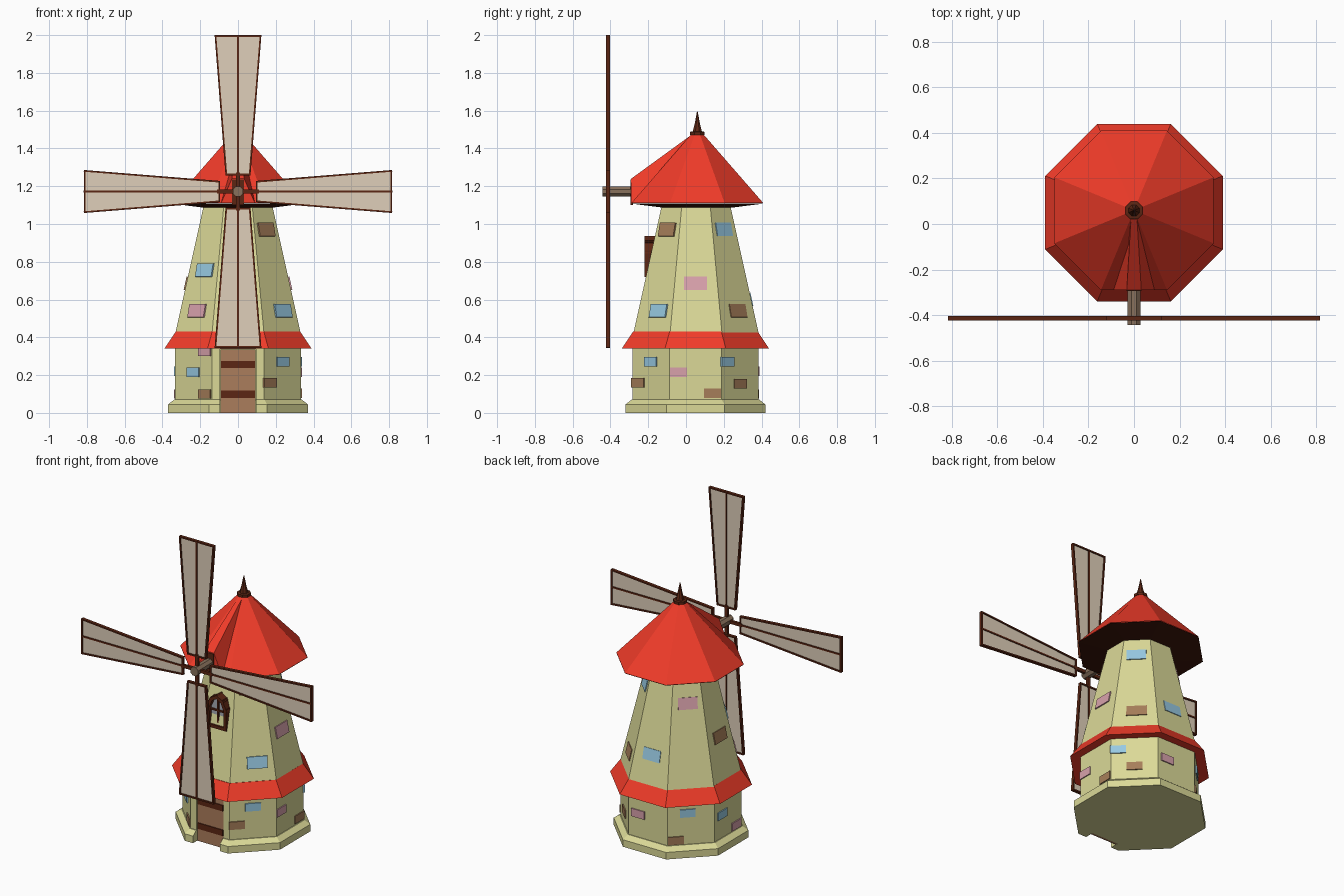
import bpy, bmesh
from math import sin, cos, pi, radians
from mathutils import Vector, Matrix

if "Cube" in bpy.data.objects:
    bpy.data.objects.remove(bpy.data.objects["Cube"])

CY = 0.05      # tower axis
RY = 0.06      # roof axis
HUB_Z = 1.172


def mat(name, r, g, b):
    m = bpy.data.materials.new(name)
    m.diffuse_color = [(c / 255) ** 2.2 for c in (r, g, b)] + [1]
    m.use_nodes = True
    m.node_tree.nodes["Principled BSDF"].inputs["Base Color"].default_value = m.diffuse_color
    return m


CREAM = mat("cream", 218, 216, 150)
RED = mat("red", 240, 62, 45)
DARK = mat("dark_wood", 92, 42, 26)
UNDER = mat("eave_wood", 62, 28, 18)
DOOR = mat("door_wood", 170, 124, 92)
SHAFT = mat("shaft_wood", 135, 112, 92)
CLOTH = mat("cloth", 222, 206, 184)
GLASS = mat("glass", 165, 170, 180)
BLUE = mat("blue", 150, 200, 225)
PINK = mat("pink", 215, 160, 170)
BROWN = mat("brown", 165, 125, 90)


def finish(name, bm, m):
    bmesh.ops.recalc_face_normals(bm, faces=bm.faces)
    me = bpy.data.meshes.new(name)
    bm.to_mesh(me)
    bm.free()
    me.materials.append(m)
    ob = bpy.data.objects.new(name, me)
    bpy.context.collection.objects.link(ob)
    return ob


def octagon(name, profile, m, cy=CY, bottom=True, top=True):
    """Eight-sided lathe; profile is (distance to flat, z)."""
    bm = bmesh.new()
    rings = []
    for a, z in profile:
        r = a / cos(pi / 8)
        rings.append([bm.verts.new((r * cos(pi / 8 + k * pi / 4),
                                    cy + r * sin(pi / 8 + k * pi / 4), z)) for k in range(8)])
    for lo, hi in zip(rings, rings[1:]):
        for k in range(8):
            n = (k + 1) % 8
            bm.faces.new((lo[k], lo[n], hi[n], hi[k]))
    if bottom:
        bm.faces.new(rings[0])
    if top:
        bm.faces.new(rings[-1])
    return finish(name, bm, m)


def add_prism(bm, pts, y0, y1):
    a = [bm.verts.new((x, y0, z)) for x, z in pts]
    b = [bm.verts.new((x, y1, z)) for x, z in pts]
    bm.faces.new(a)
    bm.faces.new(b)
    for i in range(len(pts)):
        j = (i + 1) % len(pts)
        bm.faces.new((a[i], a[j], b[j], b[i]))


def prism(name, pts, y0, y1, m):
    bm = bmesh.new()
    add_prism(bm, pts, y0, y1)
    return finish(name, bm, m)


def rect(x, z0, z1):
    return [(-x, z0), (x, z0), (x, z1), (-x, z1)]


def bars(name, segments, w, y0, y1, m):
    """Straight bars in the xz plane, each from p to q."""
    bm = bmesh.new()
    for p, q in segments:
        p, q = Vector(p), Vector(q)
        d = (q - p).normalized() * w / 2
        n = Vector((-d.y, d.x))
        add_prism(bm, [p - d - n, q + d - n, q + d + n, p - d + n], y0, y1)
    return finish(name, bm, m)


def loop(pts):
    return list(zip(pts, pts[1:] + pts[:1]))


# tower
base = octagon("base_plinth", [(.37, 0), (.37, .045), (.338, .07)], CREAM)
lower = octagon("lower_wall", [(.333, .06), (.333, .36)], CREAM)
octagon("upper_wall", [(.332, .42), (.182, 1.095)], CREAM, cy=.053)
octagon("skirt_roof", [(.325, .345), (.39, .34), (.33, .43), (.3, .43)], RED, bottom=False, top=False)

# doorway
cutter = prism("doorway_cutter", rect(.095, -.1, .338), -.5, -.262, DARK)
cutter.hide_render = True
cutter.hide_viewport = True
for ob in (base, lower):
    b = ob.modifiers.new("doorway", 'BOOLEAN')
    b.object = cutter
    b.operation = 'DIFFERENCE'
    b.solver = 'EXACT'
prism("door", rect(.092, 0, .336), -.277, -.255, DOOR)
for z in (.1, .258):
    prism("door_band", rect(.09, z - .02, z + .018), -.283, -.27, DARK)

# arched window
arch = [(-.06, .73), (.06, .73), (.06, .85), (.038, .9), (0, .922), (-.038, .9), (-.06, .85)]
bars("window_frame", loop(arch), .02, -.22, -.12, DARK)
prism("window_glass", arch, -.195, -.12, GLASS)
bars("window_bars", [((0, .73), (0, .92)), ((-.06, .83), (.06, .83))], .01, -.205, -.19, DARK)

# roof, spire
octagon("main_roof", [(.35, 1.11), (.025, 1.483)], RED, RY, bottom=False)
octagon("roof_underside", [(.35, 1.108), (.17, 1.085)], UNDER, RY, top=False, bottom=False)
octagon("spire", [(.038, 1.472), (.038, 1.488), (.024, 1.49), (.014, 1.53), (.002, 1.595)], DARK, RY)

# roof dormer tapering back to the apex
bm = bmesh.new()
front = [bm.verts.new((x, -.29, z)) for x, z in ((-.09, 1.11), (.09, 1.11), (.032, 1.24), (-.032, 1.24))]
back = [bm.verts.new((x, .04, z)) for x, z in ((-.02, 1.4), (.02, 1.4), (.012, 1.48), (-.012, 1.48))]
bm.faces.new(front)
for i in range(4):
    j = (i + 1) % 4
    bm.faces.new((front[i], front[j], back[j], back[i]))
finish("dormer", bm, RED)
prism("dormer_panel", rect(.033, 1.1, 1.235), -.294, -.28, DARK)

# sail shaft
bm = bmesh.new()
bmesh.ops.create_cone(bm, cap_ends=True, segments=8, radius1=.03, radius2=.03, depth=.2,
                      matrix=Matrix.Translation((0, -.343, HUB_Z)) @ Matrix.Rotation(pi / 2, 4, 'X')
                      @ Matrix.Rotation(pi / 8, 4, 'Z'))
finish("sail_shaft", bm, SHAFT)

# four sails
for k in range(4):
    r0, r1, w0, w1 = (.09, .823, .062, .119) if k % 2 == 0 else (.1, .812, .052, .109)
    c, s = round(cos(k * pi / 2)), round(sin(k * pi / 2))

    def place(x, r):
        return (x * c + r * s, HUB_Z - x * s + r * c)

    out = [place(-w0, r0), place(w0, r0), place(w1, r1), place(-w1, r1)]
    prism("sail_cloth", out, -.416, -.41, CLOTH)
    bars("sail_frame", loop(out), .009, -.423, -.403, DARK)
    bars("sail_spar", [(place(0, 0), place(0, r1))], .01, -.421, -.405, DARK)
    bars("sail_stock", [(place(0, 0), place(0, r0))], .02, -.421, -.405, DARK)

# wall bricks: face angle, offset along face, height, material
BRICKS = [
    (0, -.09, .215, PINK), (0, .09, .105, BROWN), (0, 0, .685, PINK),
    (45, -.095, .27, BLUE), (45, 0, .155, BROWN), (45, 0, .97, BLUE), (45, .01, .54, BROWN),
    (90, -.07, .22, PINK), (90, 0, .6, BLUE),
    (135, -.02, .27, BLUE), (135, -.09, .1, BROWN), (135, 0, .92, PINK),
    (180, -.06, .22, BLUE), (180, .08, .1, PINK), (180, 0, .685, BROWN),
    (225, 0, .215, BLUE), (225, .085, .325, PINK), (225, .085, .1, BROWN),
    (225, 0, .54, PINK), (225, .01, .755, BLUE),
    (315, 0, .27, BLUE), (315, -.095, .16, BROWN), (315, .03, .54, BLUE), (315, 0, .97, BROWN),
]
for deg, u, z, m in BRICKS:
    a = radians(deg)
    upper = z > .4
    slope = -.222 if upper else 0
    r = .332 + slope * (z - .42) if upper else .333
    size = (.12 if z < .9 else .115, .072, .024) if upper else (.092, .05, .024)
    radial, t = Vector((cos(a), sin(a), 0)), Vector((-sin(a), cos(a), 0))
    up = (radial * slope + Vector((0, 0, 1))).normalized()
    n = t.cross(up)
    pos = Vector((0, CY, z)) + radial * r + t * u - n * .005
    M = Matrix((t, up, n)).transposed().to_4x4()
    M.translation = pos
    bm = bmesh.new()
    bmesh.ops.create_cube(bm, size=1, matrix=M @ Matrix.Diagonal((*size, 1)))
    finish("wall_brick", bm, m)
